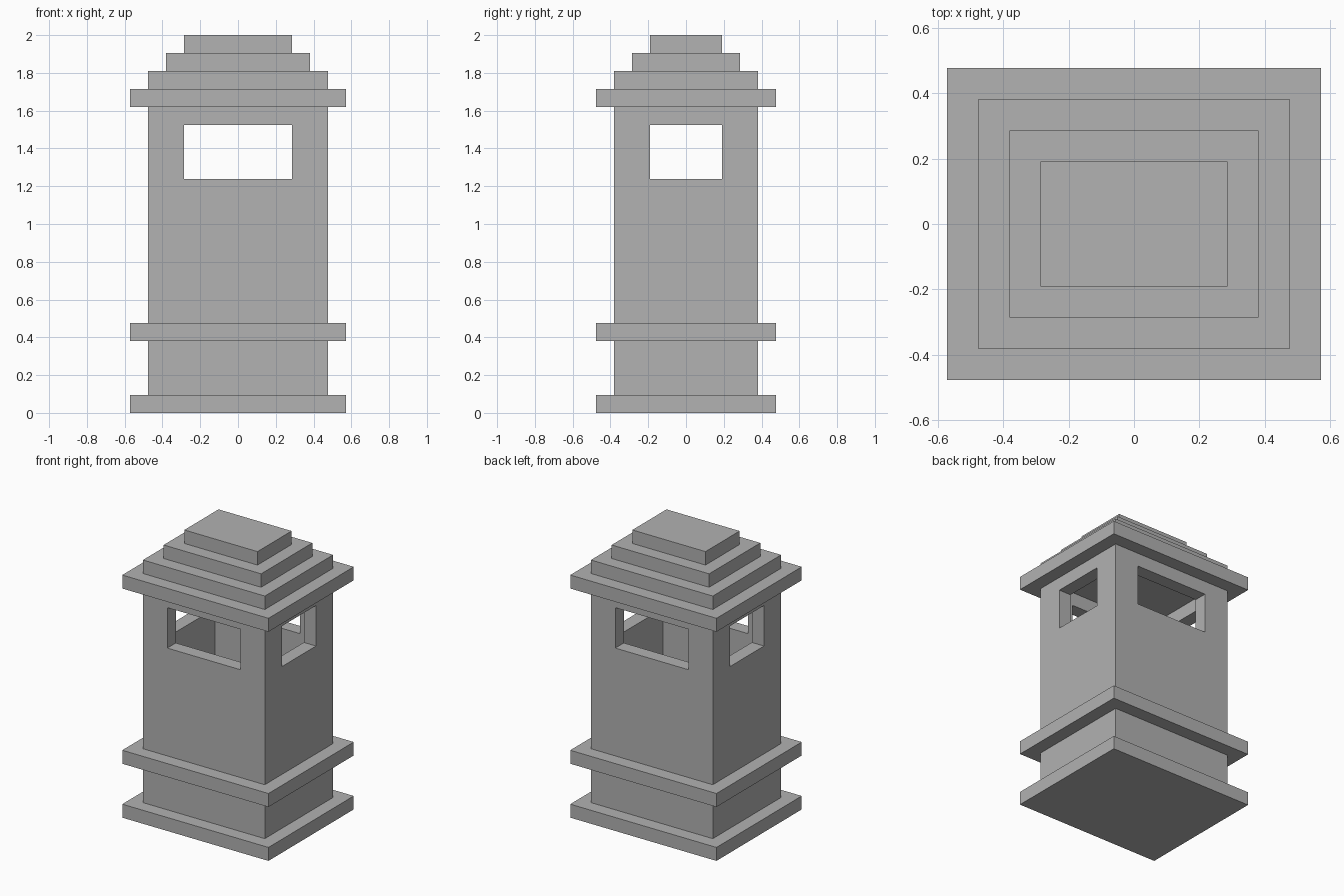
import bpy

if "Cube" in bpy.data.objects:
    bpy.data.objects.remove(bpy.data.objects["Cube"], do_unlink=True)

U = 2 / 21  # one building module: ledge height, overhang and wall thickness

stone = bpy.data.materials.new("grey_stone")
stone.use_nodes = True
GREY = (0.445, 0.445, 0.445, 1)
stone.diffuse_color = GREY
stone.node_tree.nodes["Principled BSDF"].inputs["Base Color"].default_value = GREY


def block(name, width, depth, bottom, top):
    """Box centred on the vertical axis, sized in modules."""
    bpy.ops.mesh.primitive_cube_add(size=1, location=(0, 0, 0))
    obj = bpy.context.object
    obj.name = name
    for v in obj.data.vertices:
        v.co.x *= width * U
        v.co.y *= depth * U
        v.co.z = (top if v.co.z > 0 else bottom) * U
    obj.data.materials.append(stone)
    return obj


def cut(target, cutter):
    """Subtract the cutter from the target and discard it."""
    mod = target.modifiers.new("opening", "BOOLEAN")
    mod.operation = "DIFFERENCE"
    mod.solver = "EXACT"
    mod.object = cutter
    bpy.context.view_layer.objects.active = target
    bpy.ops.object.modifier_apply(modifier=mod.name)
    bpy.data.objects.remove(cutter, do_unlink=True)


# Base and its two ledges
block("bottom_ledge", 12, 10, 0, 1)
block("base_block", 10, 8, 1, 4)
block("middle_ledge", 12, 10, 4, 5)

# Hollow shaft with a window on every side
shaft = block("shaft_walls", 10, 8, 5, 17)
cut(shaft, block("room_cutter", 8, 6, 4, 18))
cut(shaft, block("front_back_window_cutter", 6, 12, 13, 16))
cut(shaft, block("side_window_cutter", 14, 4, 13, 16))

# Stepped roof
for i in range(4):
    block(f"roof_step_{i + 1}", 12 - 2 * i, 10 - 2 * i, 17 + i, 18 + i)
